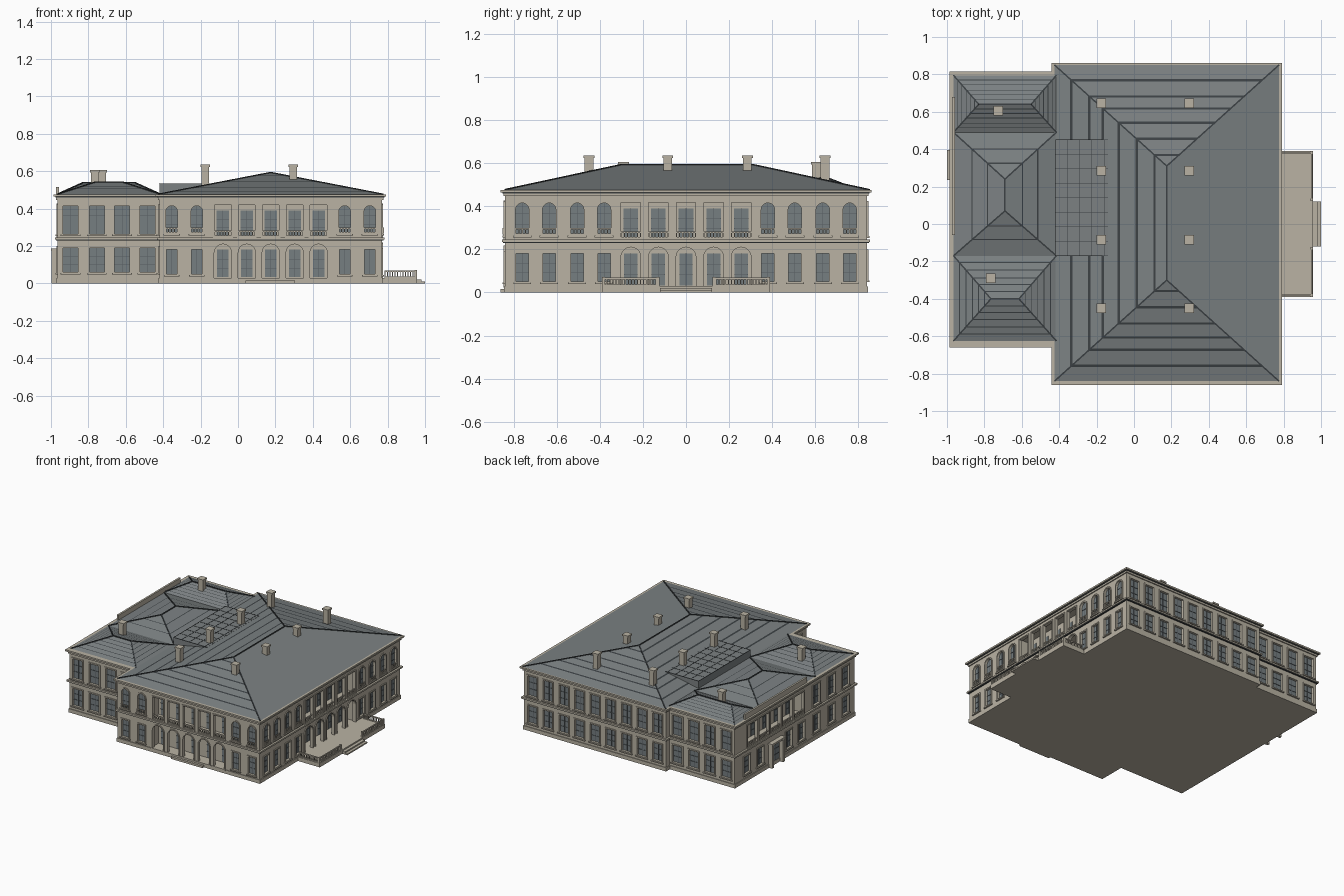
import bpy, bmesh, math
from mathutils import Vector, Matrix

cube = bpy.data.objects.get("Cube")
if cube:
    bpy.data.objects.remove(cube)


def material(name, *rgb):
    m = bpy.data.materials.new(name)
    m.use_nodes = True
    m.diffuse_color = (*rgb, 1)
    m.node_tree.nodes["Principled BSDF"].inputs["Base Color"].default_value = (*rgb, 1)
    return m


STONE = material("warm stone", 0.49, 0.45, 0.37)
SLATE = material("grey slate", 0.2, 0.22, 0.225)
GLASS = material("window grey", 0.18, 0.21, 0.22)
FRAME = material("frame grey", 0.1, 0.115, 0.125)
DARK = material("dark lead", 0.045, 0.053, 0.058)

parts = {}


def part(name, mat=STONE):
    return parts.setdefault(name, (bmesh.new(), mat))[0]


def finish(name, bm, *mats):
    bmesh.ops.recalc_face_normals(bm, faces=bm.faces[:])
    me = bpy.data.meshes.new(name)
    bm.to_mesh(me)
    bm.free()
    ob = bpy.data.objects.new(name, me)
    bpy.context.collection.objects.link(ob)
    for m in mats:
        me.materials.append(m)
    return ob


def box(bm, x0, x1, y0, y1, z0, z1):
    c = Vector((x0 + x1, y0 + y1, z0 + z1)) / 2
    m = Matrix.Translation(c) @ Matrix.Diagonal((x1 - x0, y1 - y0, z1 - z0, 1))
    bmesh.ops.create_cube(bm, size=1, matrix=m)


def beam(bm, p, q, w):
    p, q = Vector(p), Vector(q)
    m = Matrix.Translation((p + q) / 2) @ (q - p).to_track_quat('Z', 'Y').to_matrix().to_4x4()
    bmesh.ops.create_cube(bm, size=1, matrix=m @ Matrix.Diagonal((w, w, (q - p).length, 1)))


# Facade frames: local u along the wall, d outwards, z up
def facade(axis, pos, sign):
    if axis == 'y':
        return lambda u, z, d: Vector((u, pos + sign * d, z))
    return lambda u, z, d: Vector((pos + sign * d, u, z))


def outline(u, w, z0, z1, arched=False, grow=0.0):
    h = w / 2 + grow
    if not arched:
        return [(u - h, z0 - grow), (u + h, z0 - grow), (u + h, z1 + grow), (u - h, z1 + grow)]
    zc = z1 - w / 2
    arc = [(u + h * math.cos(a), zc + h * math.sin(a)) for a in (math.pi * i / 10 for i in range(11))]
    return [(u - h, z0 - grow), (u + h, z0 - grow)] + arc


def prism(bm, f, pts, d0, d1):
    a = [bm.verts.new(f(u, z, d0)) for u, z in pts]
    b = [bm.verts.new(f(u, z, d1)) for u, z in pts]
    bm.faces.new(a)
    bm.faces.new(b[::-1])
    for i in range(len(a)):
        j = (i + 1) % len(a)
        bm.faces.new((a[i], b[i], b[j], a[j]))


def ring(bm, f, outer, inner, d0, d1):
    loops = [[bm.verts.new(f(u, z, d)) for u, z in pts]
             for pts, d in ((outer, d0), (outer, d1), (inner, d1), (inner, d0))]
    for k in range(4):
        a, b = loops[k], loops[(k + 1) % 4]
        for i in range(len(a)):
            j = (i + 1) % len(a)
            bm.faces.new((a[i], a[j], b[j], b[i]))


def rail(name, p, q, z0, z1, w=0.008):
    bm = part(name)
    p, q = Vector(p), Vector(q)
    for z in (z0 + 0.003, z1 - 0.003):
        beam(bm, (p.x, p.y, z), (q.x, q.y, z), w)
    n = max(2, round((q - p).length / 0.014))
    for i in range(n + 1):
        c = p.lerp(q, i / n)
        beam(bm, (c.x, c.y, z0), (c.x, c.y, z1), 0.005)


def glazing(f, u, w, z0, z1, d, arched=False):
    prism(part("window_glass", GLASS), f, outline(u, w, z0, z1, arched), d - 0.004, d)
    bars = part("window_bars", FRAME)
    prism(bars, f, outline(u, 0.003, z0, z1), d - 0.001, d + 0.003)
    for k in (0.33, 0.66):
        z = z0 + (z1 - z0) * k
        prism(bars, f, outline(u, w, z - 0.001, z + 0.001), d - 0.001, d + 0.003)


def window(cut, f, u, w, z0, z1, arched=False, balcony=False):
    hole = outline(u, w, z0, z1, arched)
    prism(cut, f, hole, -0.014, 0.02)
    ring(part("window_surrounds"), f, outline(u, w, z0, z1, arched, 0.009), hole, -0.002, 0.006)
    prism(part("window_sills"), f, outline(u, w + 0.026, z0 - 0.012, z0 - 0.004), -0.002, 0.011)
    glazing(f, u, w, z0, z1, -0.012, arched)
    if balcony:
        rail("window_balconies", f(u - w / 2, 0, 0.008), f(u + w / 2, 0, 0.008), z0, z0 + 0.03, 0.006)


def loggia(halls, cut, f, centres, w, z0, z1, arched, glass_top, glass_w):
    lo, hi = centres[0] - w / 2 - 0.01, centres[-1] + w / 2 + 0.01
    prism(halls, f, outline((lo + hi) / 2, hi - lo, z0, z1 + 0.012), -0.085, -0.02)
    for u in centres:
        hole = outline(u, w, z0, z1, arched)
        prism(cut, f, hole, -0.04, 0.02)
        ring(part("loggia_surrounds"), f, outline(u, w, z0, z1, arched, 0.008), hole, -0.002, 0.006)
        glazing(f, u, glass_w, z0 + 0.003, glass_top, -0.08)
        if not arched:
            rail("loggia_balustrades", f(u - w / 2, 0, -0.004), f(u + w / 2, 0, -0.004), z0, z0 + 0.032)


def carve(name, bounds, *cutters):
    bm = bmesh.new()
    box(bm, *bounds)
    ob = finish(name, bm, STONE)
    bpy.context.view_layer.objects.active = ob
    for c in cutters:
        tool = finish("cutter", c)
        tool.hide_render = True
        mod = ob.modifiers.new("openings", 'BOOLEAN')
        mod.operation, mod.solver, mod.object = 'DIFFERENCE', 'EXACT', tool
        bpy.ops.object.modifier_apply(modifier=mod.name)
        bpy.data.objects.remove(tool)


def hip(name, x0, x1, y0, y1, z0, a, b, courses, skip_east=False):
    a, b = Vector(a), Vector(b)
    along_y = abs(b.y - a.y) > abs(b.x - a.x)
    eave = [Vector((x, y, z0)) for x, y in ((x0, y0), (x1, y0), (x1, y1), (x0, y1))]
    tops = [a, a, b, b] if along_y else [a, b, b, a]
    levels = [0.0] + [t + s for t in courses for s in (0, 0.022)] + [1.0]
    bm = bmesh.new()
    rows = [[bm.verts.new(e.lerp(t, k)) for e, t in zip(eave, tops)] for k in levels]
    bm.faces.new(rows[0][::-1])
    for r in range(len(rows) - 1):
        for i in range(4):
            j = (i + 1) % 4
            face = bm.faces.new((rows[r][i], rows[r][j], rows[r + 1][j], rows[r + 1][i]))
            face.material_index = int(r % 2 == 1 and not (skip_east and i == 1))
    bmesh.ops.remove_doubles(bm, verts=bm.verts[:], dist=0.0001)
    finish(name, bm, SLATE, DARK)
    caps = part("roof_ridges", DARK)
    for e, t in zip(eave, tops):
        beam(caps, e, t, 0.008)
    beam(caps, a, b, 0.008)


# Main block openings
halls, cuts = bmesh.new(), bmesh.new()
south, north = facade('y', -0.84, -1), facade('y', 0.84, 1)
east, inner_west = facade('x', 0.77, 1), facade('x', -0.42, -1)
for f, mid, flank in ((south, 0.175, (0.395, 0.53)), (east, 0.0, (0.38, 0.505, 0.635, 0.76))):
    bays = [mid + 0.128 * i for i in range(-2, 3)]
    loggia(halls, cuts, f, bays, 0.092, 0.03, 0.21, True, 0.18, 0.062)
    loggia(halls, cuts, f, bays, 0.09, 0.25, 0.418, False, 0.39, 0.068)
    for u in [mid + s * k for s in (-1, 1) for k in flank]:
        window(cuts, f, u, 0.062, 0.268, 0.415, True, True)
        window(cuts, f, u, 0.057, 0.05, 0.18)
for f, us in ((north, [-0.35 + 0.131 * i for i in range(9)]), (inner_west, [-0.74])):
    for u in us:
        window(cuts, f, u, 0.075, 0.265, 0.415)
        window(cuts, f, u, 0.075, 0.06, 0.19)
carve("main_walls", (-0.42, 0.77, -0.84, 0.84, 0, 0.47), halls, cuts)

# Side wing openings
halls, cuts = bmesh.new(), bmesh.new()
west = facade('x', -0.965, -1)
for f in (facade('y', -0.64, -1), facade('y', 0.795, 1)):
    for u in (-0.895, -0.755, -0.62, -0.485):
        window(cuts, f, u, 0.08, 0.265, 0.415)
        window(cuts, f, u, 0.08, 0.06, 0.19)
for u in (-0.53, -0.36, -0.18):
    window(cuts, west, u, 0.08, 0.265, 0.415)
for u in (-0.53, -0.36, -0.18, 0.0, 0.15, 0.49, 0.65):
    window(cuts, west, u, 0.07, 0.06, 0.19)
loggia(halls, cuts, west, [0.03 + 0.14 * i for i in range(5)], 0.115, 0.25, 0.418, False, 0.39, 0.07)
carve("wing_walls", (-0.965, -0.415, -0.64, 0.795, 0, 0.47), halls, cuts)

# Plinths, string courses and cornices
for x0, x1, y0, y1 in ((-0.42, 0.77, -0.84, 0.84), (-0.965, -0.42, -0.64, 0.795)):
    for name, mat, e, z0, z1 in (("plinths", STONE, 0.005, 0, 0.028),
                                 ("string_grooves", DARK, 0.009, 0.23, 0.235),
                                 ("string_courses", STONE, 0.014, 0.235, 0.246),
                                 ("cornice_bands", STONE, 0.008, 0.447, 0.46),
                                 ("cornice_grooves", DARK, 0.012, 0.46, 0.464),
                                 ("cornices", STONE, 0.021, 0.464, 0.476)):
        box(part(name, mat), x0 - e, x1 + e, y0 - e, y1 + e, z0, z1)

# Roofs
hip("main_roof", -0.425, 0.775, -0.84, 0.85, 0.476, (0.175, -0.3, 0.592), (0.175, 0.31, 0.592),
    (0.14, 0.3, 0.42, 0.56, 0.72, 0.88), True)
wing_courses = (0.15, 0.32, 0.5, 0.66, 0.82)
hip("wing_front_roof", -0.965, -0.415, -0.625, -0.17, 0.476, (-0.765, -0.4, 0.54), (-0.615, -0.4, 0.54), wing_courses)
hip("wing_middle_roof", -0.965, -0.415, -0.17, 0.49, 0.476, (-0.69, 0.07, 0.54), (-0.69, 0.24, 0.54), (0.35, 0.65))
hip("wing_back_roof", -0.965, -0.415, 0.49, 0.795, 0.476, (-0.83, 0.64, 0.537), (-0.55, 0.64, 0.537), wing_courses)
box(part("wing_parapet"), -0.972, -0.958, -0.06, 0.68, 0.47, 0.515)

# Rooftop skylight with glazing bars
box(part("skylight", SLATE), -0.42, -0.14, -0.17, 0.45, 0.47, 0.532)
bars = part("skylight_bars", DARK)
for i in range(9):
    y = -0.17 + 0.62 * i / 8
    beam(bars, (-0.42, y, 0.532), (-0.14, y, 0.532), 0.003)
for i in range(5):
    x = -0.42 + 0.065 * i
    beam(bars, (x, -0.17, 0.532), (x, 0.45, 0.532), 0.003)

# Chimneys
stacks = [(x, y, 0.635) for x in (-0.175, 0.295) for y in (-0.45, -0.085, 0.285, 0.645)]
for x, y, top in stacks + [(-0.725, 0.605, 0.605), (-0.765, -0.29, 0.605)]:
    box(part("chimneys"), x - 0.02, x + 0.02, y - 0.02, y + 0.02, 0.48, top - 0.01)
    box(part("chimney_caps"), x - 0.025, x + 0.025, y - 0.025, y + 0.025, top - 0.012, top)

# Garden terrace, balustrade and steps
terrace = part("terrace")
box(terrace, 0.76, 0.958, -0.39, 0.39, 0, 0.03)
for x, z in ((0.98, 0.02), (1.0, 0.01)):
    box(part("terrace_steps"), 0.94, x, -0.12, 0.12, 0, z)
for s in (-1, 1):
    rail("terrace_balustrade", (0.95, s * 0.125, 0), (0.95, s * 0.382, 0), 0.03, 0.068)
    rail("terrace_balustrade", (0.785, s * 0.382, 0), (0.95, s * 0.382, 0), 0.03, 0.068)
    for y in (0.13, 0.382):
        box(terrace, 0.943, 0.957, s * y - 0.007, s * y + 0.007, 0.03, 0.072)

# Front step and side porch
box(part("front_step"), 0.04, 0.305, -0.862, -0.83, 0, 0.016)
porch = part("side_porch")
box(porch, -1.0, -0.96, 0.235, 0.395, 0.172, 0.186)
for y in (0.25, 0.38):
    box(porch, -0.996, -0.96, y - 0.01, y + 0.01, 0, 0.172)
glazing(west, 0.315, 0.08, 0.03, 0.165, 0.005)

for name, (bm, mat) in parts.items():
    finish(name, bm, mat)
